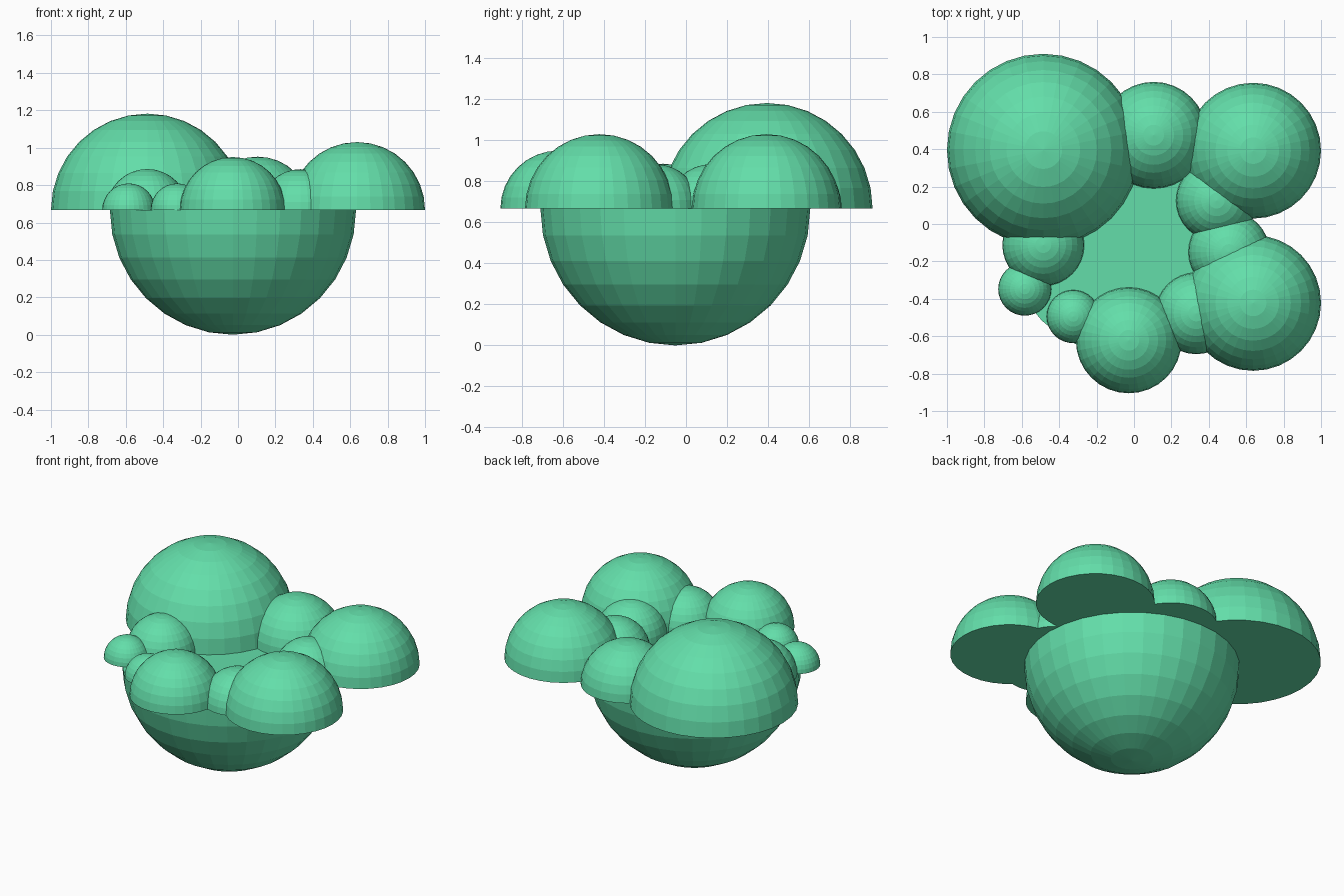
import bpy
import bmesh
from mathutils import Matrix

if "Cube" in bpy.data.objects:
    bpy.data.objects.remove(bpy.data.objects["Cube"])

RIM = 0.667  # shared height of the flat faces

mat = bpy.data.materials.new("mint green")
mat.diffuse_color = (0.125, 0.73, 0.40, 1.0)
mat.use_nodes = True
mat.node_tree.nodes["Principled BSDF"].inputs["Base Color"].default_value = mat.diffuse_color


def half_sphere(name, x, y, r, height=None, down=False):
    """Closed, flat-shaded half sphere whose flat face lies at the rim height."""
    bm = bmesh.new()
    bmesh.ops.create_uvsphere(bm, u_segments=32, v_segments=16, radius=1)
    low = [v for v in bm.verts if v.co.z < -1e-4]
    bmesh.ops.delete(bm, geom=low, context='VERTS')
    rim = [e for e in bm.edges if e.is_boundary]
    bmesh.ops.edgeloop_fill(bm, edges=rim)
    h = height or r
    bmesh.ops.transform(bm, verts=bm.verts,
                        matrix=Matrix.Diagonal((r, r, -h if down else h, 1)))
    bmesh.ops.recalc_face_normals(bm, faces=bm.faces)
    mesh = bpy.data.meshes.new(name)
    bm.to_mesh(mesh)
    bm.free()
    mesh.materials.append(mat)
    obj = bpy.data.objects.new(name, mesh)
    obj.location = (x, y, RIM)
    bpy.context.collection.objects.link(obj)
    return obj


# Large half sphere at the bottom, flat side up
half_sphere("bowl", -0.027, -0.052, 0.658, height=RIM, down=True)

# Domes around the rim: x, y, radius
domes = [
    (-0.485, 0.395, 0.515),
    (0.105, 0.475, 0.285),
    (0.637, 0.392, 0.363),
    (0.442, 0.125, 0.217),
    (0.508, -0.15, 0.217),
    (0.637, -0.422, 0.363),
    (0.333, -0.478, 0.218),
    (-0.028, -0.622, 0.283),
    (-0.325, -0.495, 0.142),
    (-0.584, -0.348, 0.142),
    (-0.485, -0.112, 0.219),
]
for i, (x, y, r) in enumerate(domes, 1):
    half_sphere(f"rim_dome_{i}", x, y, r)
